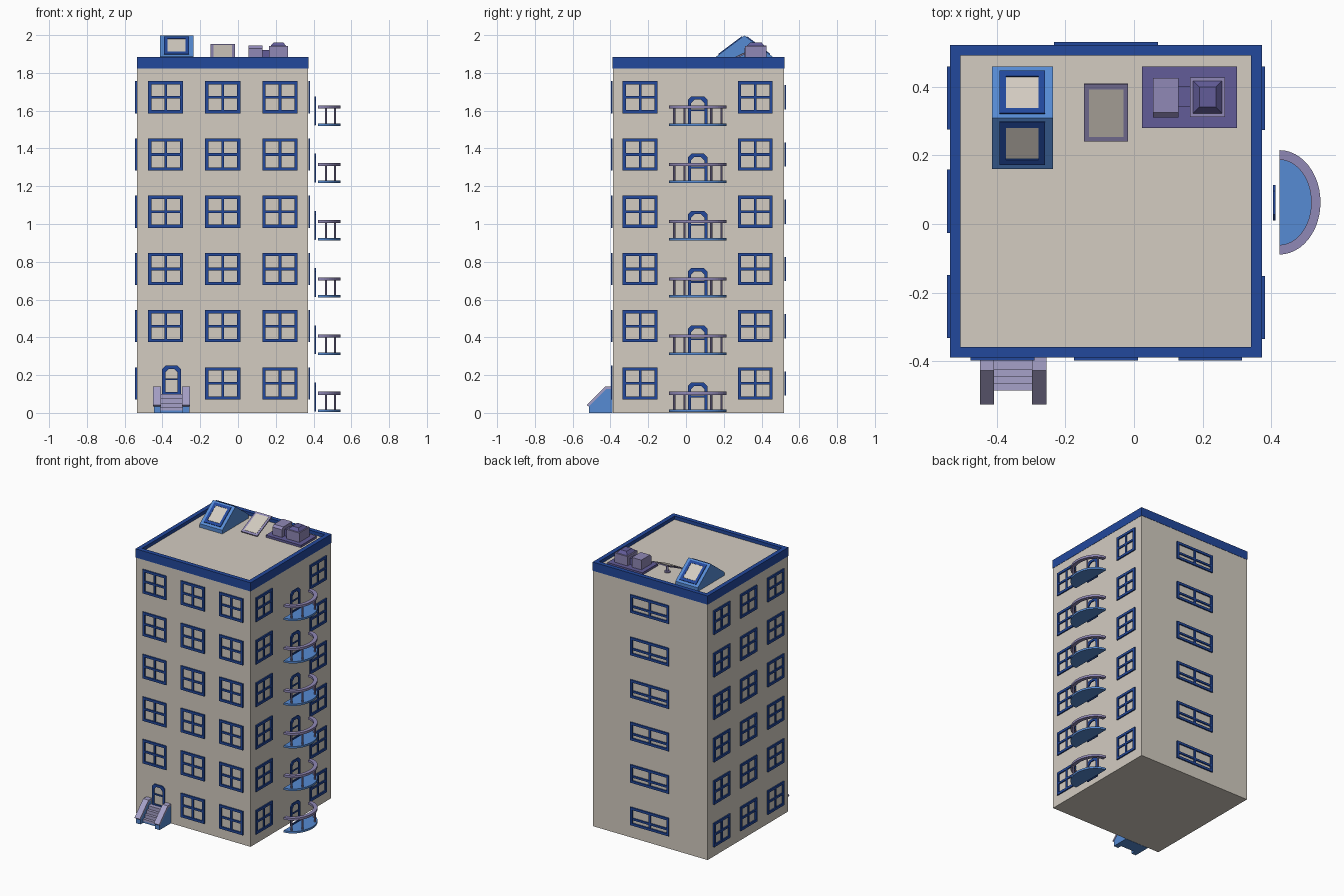
import bpy, bmesh, math
from mathutils import Matrix, Vector

cube = bpy.data.objects.get("Cube")
if cube:
    bpy.data.objects.remove(cube, do_unlink=True)


def material(name, r, g, b):
    lin = [((c / 255 + 0.055) / 1.055) ** 2.4 for c in (r, g, b)]
    m = bpy.data.materials.new(name)
    m.use_nodes = True
    m.diffuse_color = (*lin, 1)
    m.node_tree.nodes["Principled BSDF"].inputs["Base Color"].default_value = (*lin, 1)
    return m


BEIGE = material("wall beige", 211, 204, 193)
TRIM = material("trim blue", 34, 72, 156)
SKY = material("light blue", 86, 139, 212)
LILAC = material("lilac", 144, 136, 182)
PALE = material("pale lilac", 166, 161, 200)
PURPLE = material("dark purple", 98, 92, 152)


def finish(name, bm, mat):
    bmesh.ops.recalc_face_normals(bm, faces=bm.faces)
    me = bpy.data.meshes.new(name)
    bm.to_mesh(me)
    bm.free()
    me.materials.append(mat)
    ob = bpy.data.objects.new(name, me)
    bpy.context.collection.objects.link(ob)
    return ob


def add_box(bm, lo, hi, frame=Matrix()):
    lo, hi = Vector(lo), Vector(hi)
    m = Matrix.Translation((lo + hi) / 2) @ Matrix.Diagonal((*(hi - lo), 1))
    bmesh.ops.create_cube(bm, size=1, matrix=frame @ m)


def box(name, mat, lo, hi, frame=Matrix()):
    bm = bmesh.new()
    add_box(bm, lo, hi, frame)
    return finish(name, bm, mat)


def prism(name, mat, points, offset):
    """Close a planar outline and extrude it by an offset vector."""
    bm = bmesh.new()
    face = bm.faces.new([bm.verts.new(p) for p in points])
    ext = bmesh.ops.extrude_face_region(bm, geom=[face])["geom"]
    bmesh.ops.translate(bm, vec=offset, verts=[v for v in ext if isinstance(v, bmesh.types.BMVert)])
    return finish(name, bm, mat)


def ribbon(name, mat, outer, inner, offset):
    """Open strip between two outlines, given thickness."""
    bm = bmesh.new()
    a = [bm.verts.new(p) for p in outer]
    b = [bm.verts.new(p) for p in inner]
    faces = [bm.faces.new((a[i], a[i + 1], b[i + 1], b[i])) for i in range(len(a) - 1)]
    ext = bmesh.ops.extrude_face_region(bm, geom=faces)["geom"]
    bmesh.ops.translate(bm, vec=offset, verts=[v for v in ext if isinstance(v, bmesh.types.BMVert)])
    return finish(name, bm, mat)


def plane_frame(origin, u, n, v):
    """Local x runs along the surface, y points out of it, z runs up it."""
    m = Matrix((u, n, v)).transposed().to_4x4()
    m.translation = origin
    return m


def border(bm, u0, u1, v0, v1, t, d, frame):
    for lo, hi in (((u0, v0), (u0 + t, v1)), ((u1 - t, v0), (u1, v1)),
                   ((u0 + t, v0), (u1 - t, v0 + t)), ((u0 + t, v1 - t), (u1 - t, v1))):
        add_box(bm, (lo[0], 0, lo[1]), (hi[0], d, hi[1]), frame)


def window(name, frame, u, z, w, h, bar):
    bm = bmesh.new()
    border(bm, u - w / 2, u + w / 2, z, z + h, 0.017, 0.009, frame)
    zb = z + h * bar
    add_box(bm, (u - w / 2 + 0.017, 0, zb - 0.007), (u + w / 2 - 0.017, 0.008, zb + 0.007), frame)
    add_box(bm, (u - 0.007, 0, z + 0.017), (u + 0.007, 0.007, z + h - 0.017), frame)
    return finish(name, bm, TRIM)


def door(name, frame, u, z, w, h):
    def outline(t):
        a, c, top = w / 2 - t, 0.018, z + h - t
        pts = [(-a, z), (-a, top - c), (c - a, top), (a - c, top), (a, top - c), (a, z)]
        return [frame @ Vector((u + x, 0, y)) for x, y in pts]
    ribbon(name + "_frame", TRIM, outline(0), outline(0.017), frame.to_3x3() @ Vector((0, 0.008, 0)))
    for k in (0.03, 0.52):
        zb = z + h * k
        box(name + "_rail", TRIM, (u - w / 2 + 0.015, 0.001, zb - 0.005),
            (u + w / 2 - 0.015, 0.007, zb + 0.005), frame)


# Body and parapet
X0, X1, Y0, Y1 = -0.536, 0.372, -0.389, 0.521
ROOF, TOP, FLOOR = 1.86, 1.884, 0.303
box("building_body", BEIGE, (X0 + 0.002, Y0 + 0.002, 0), (X1 - 0.002, Y1 - 0.002, ROOF))
bm = bmesh.new()
up = plane_frame((0, 0, 1.822), (1, 0, 0), (0, 0, 1), (0, 1, 0))
border(bm, X0, X1, Y0, Y1, 0.031, TOP - 1.822, up)
finish("parapet", bm, TRIM)

# Openings on all four walls, floor by floor
Z = (0, 0, 1)
front = plane_frame((0, Y0, 0), (1, 0, 0), (0, -1, 0), Z)
back = plane_frame((0, Y1, 0), (1, 0, 0), (0, 1, 0), Z)
left = plane_frame((X1, 0, 0), (0, 1, 0), (1, 0, 0), Z)
right = plane_frame((X0, 0, 0), (0, 1, 0), (-1, 0, 0), Z)
balcony_door = plane_frame((0.404, 0, 0), (0, 1, 0), (1, 0, 0), Z)
ENTRY = -0.352


def arc(rx, ry, z):
    return [(0.423 + rx * math.cos(a), 0.063 + ry * math.sin(a), z)
            for a in (math.pi * (i / 24 - 0.5) for i in range(25))]


for i in range(6):
    z = 0.071 + FLOOR * i
    for u in (-0.383, -0.081, 0.222):
        if i or u > -0.3:
            window("front_window", front, u, z, 0.186, 0.17, 0.5)
    for u in (-0.24, 0.066, 0.367):
        window("right_window", right, u, z, 0.184, 0.17, 0.5)
    for u in (-0.243, 0.366):
        window("left_window", left, u, z, 0.184, 0.17, 0.5)
    window("back_window", back, -0.081, z + 0.021, 0.303, 0.128, 0.36)

    # Balcony with curved handrail
    zb = 0.004 + FLOOR * i
    door("balcony_door", balcony_door, 0.062, zb + 0.004, 0.104, 0.152)
    prism("balcony_floor", SKY, arc(0.12, 0.152, zb), (0, 0, 0.014))
    ribbon("balcony_handrail", LILAC, arc(0.12, 0.152, zb + 0.092),
           arc(0.093, 0.124, zb + 0.092), (0, 0, 0.016))
    bm = bmesh.new()
    for a in (-66, -31, 31, 66):
        r = math.radians(a)
        p = (0.423 + 0.106 * math.cos(r), 0.063 + 0.137 * math.sin(r), zb + 0.053)
        bmesh.ops.create_cone(bm, cap_ends=True, segments=8, radius1=0.006, radius2=0.006,
                              depth=0.08, matrix=Matrix.Translation(p))
    finish("balcony_posts", bm, LILAC)

# Entrance door and stairs
door("entrance_door", front, ENTRY, 0.1, 0.1, 0.15)
for k in range(4):
    box("stair_step", PALE, (ENTRY - 0.062, -0.425 - 0.02 * k, 0.012), (ENTRY + 0.062, Y0, 0.1 - 0.024 * k))
box("stair_base", SKY, (ENTRY - 0.06, -0.483, 0), (ENTRY + 0.06, Y0, 0.012))
for s in (-1, 1):
    xc = ENTRY + s * 0.076
    side = [(Y0, 0), (-0.514, 0), (-0.514, 0.04), (-0.424, 0.128), (Y0, 0.128)]
    prism("stair_side", SKY, [(xc - 0.018, y, z) for y, z in side], (0.036, 0, 0))
    cap = [(Y0, 0.126), (-0.422, 0.126), (-0.516, 0.034), (-0.525, 0.042), (-0.427, 0.14), (Y0, 0.14)]
    prism("stair_cap", PALE, [(xc - 0.021, y, z) for y, z in cap], (0.042, 0, 0))

# Gabled skylight with a framed pane on each slope
SX0, SX1, RIDGE, EAVE = -0.414, -0.236, 0.309, 1.886
gable = [(0.16, ROOF), (0.16, EAVE), (RIDGE, 1.998), (0.458, EAVE), (0.458, ROOF)]
prism("skylight_body", SKY, [(SX0, y, z) for y, z in gable], (SX1 - SX0, 0, 0))
for s in (-1, 1):
    slope = Vector((0, -s * 0.149, 1.998 - EAVE))
    length = slope.length
    v = slope / length
    n = Vector((0, s * v.z, abs(v.y)))
    pane = plane_frame((-0.325, RIDGE + s * 0.149, EAVE), (1, 0, 0), n, v)
    box("skylight_pane", BEIGE, (-0.05, 0, 0.04), (0.05, 0.003, length - 0.033), pane)
    bm = bmesh.new()
    border(bm, -0.066, 0.066, 0.018, length - 0.014, 0.019, 0.005, pane)
    finish("skylight_frame", bm, TRIM)

# Tilted roof panel on a stand
tilt = Vector((0, 0.166, 0.078))
v = tilt.normalized()
panel = plane_frame((-0.081, 0.242, 1.87), (1, 0, 0), (0, -v.z, v.y), v)
box("panel_back", LILAC, (-0.064, -0.004, 0), (0.064, 0.004, tilt.length), panel)
box("panel_face", BEIGE, (-0.05, 0.004, 0.016), (0.05, 0.006, tilt.length - 0.016), panel)
for name, radius, depth in (("panel_post", 0.008, 0.048), ("panel_foot", 0.02, 0.008)):
    bm = bmesh.new()
    bmesh.ops.create_cone(bm, cap_ends=True, segments=16, radius1=radius, radius2=radius, depth=depth,
                          matrix=Matrix.Translation((-0.081, 0.325, ROOF + depth / 2)))
    finish(name, bm, LILAC)

# Ventilation units on a slab
box("vent_slab", PURPLE, (0.023, 0.28, ROOF), (0.3, 0.458, 1.876))
small = [(0.31, 1.876), (0.31, 1.93), (0.325, 1.945), (0.425, 1.945), (0.425, 1.876)]
prism("small_vent", LILAC, [(0.055, y, z) for y, z in small], (0.075, 0, 0))
box("vent_duct", PURPLE, (0.13, 0.34, 1.876), (0.165, 0.4, 1.922))
box("large_vent", LILAC, (0.163, 0.312, 1.876), (0.265, 0.427, 1.942))
bm = bmesh.new()
add_box(bm, (0.172, 0.322, 1.942), (0.256, 0.417, 1.962))
for vert in bm.verts:
    if vert.co.z > 1.95:
        vert.co.x += math.copysign(0.018, 0.214 - vert.co.x)
        vert.co.y += math.copysign(0.018, 0.37 - vert.co.y)
finish("large_vent_cap", bm, PURPLE)
